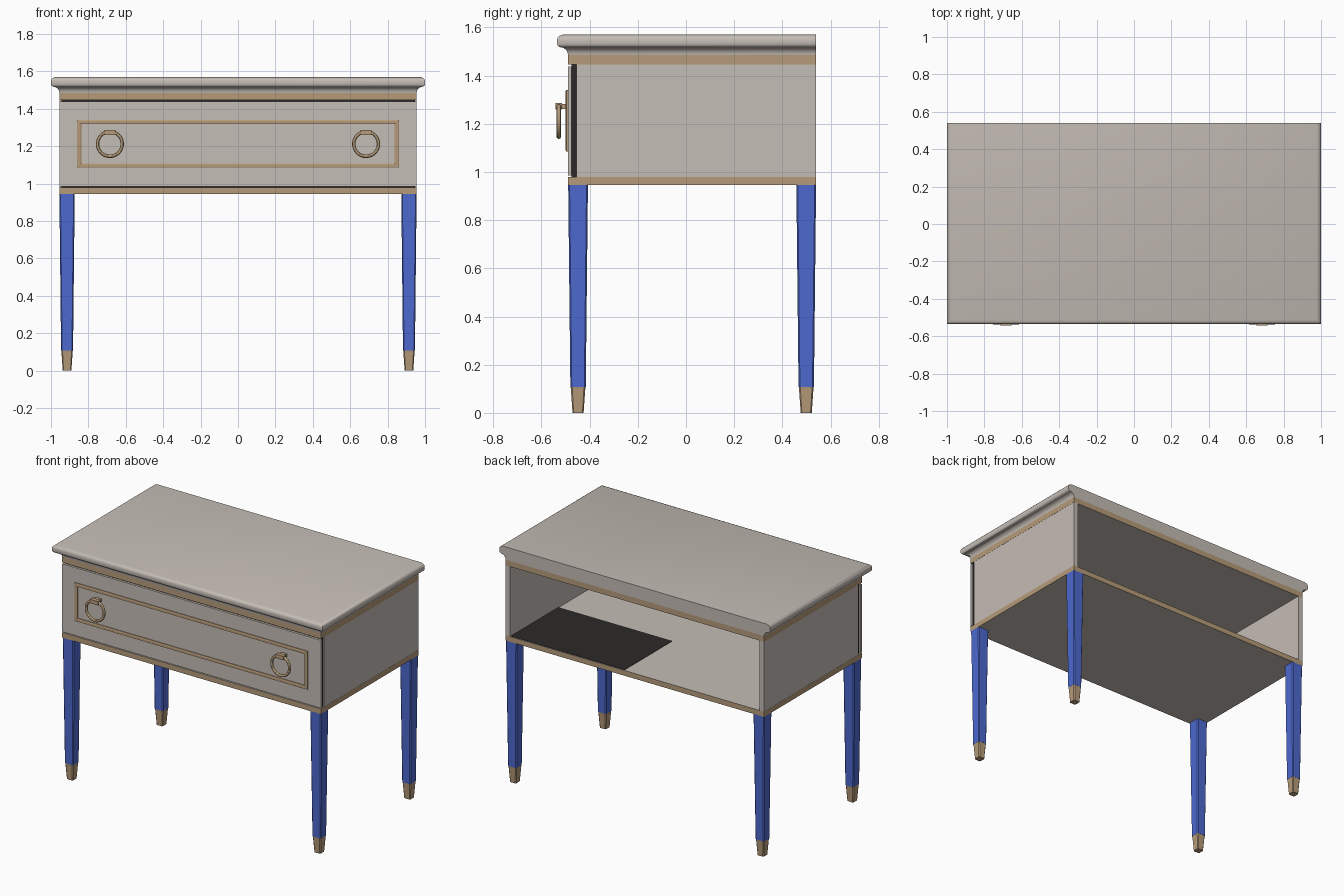
import bpy, bmesh, math

if "Cube" in bpy.data.objects:
    bpy.data.objects.remove(bpy.data.objects["Cube"])

def mat(name, r, g, b):
    m = bpy.data.materials.new(name)
    m.diffuse_color = (r, g, b, 1)
    m.use_nodes = True
    m.node_tree.nodes["Principled BSDF"].inputs["Base Color"].default_value = m.diffuse_color
    return m

GREY = mat("warm_grey_paint", 0.56, 0.51, 0.465)
GOLD = mat("brushed_gold", 0.47, 0.33, 0.195)
BLUE = mat("blue_paint", 0.075, 0.14, 0.63)
DARK = mat("dark_recess", 0.025, 0.023, 0.022)

XW, YF, YB = 0.955, -0.49, 0.54      # carcass half width, front, back

def finish(name, bm, mats):
    bmesh.ops.recalc_face_normals(bm, faces=bm.faces)
    me = bpy.data.meshes.new(name)
    bm.to_mesh(me)
    bm.free()
    ob = bpy.data.objects.new(name, me)
    bpy.context.collection.objects.link(ob)
    for m in mats:
        me.materials.append(m)
    return ob

def loft(name, rings, mats):
    """Skin a stack of closed rings and cap both ends."""
    bm = bmesh.new()
    rows = [[bm.verts.new(p) for p in ring] for ring in rings]
    n = len(rows[0])
    for a, b in zip(rows, rows[1:]):
        for i in range(n):
            j = (i + 1) % n
            bm.faces.new((a[i], a[j], b[j], b[i]))
    bm.faces.new(rows[0])
    bm.faces.new(rows[-1])
    return finish(name, bm, mats)

def rect(x0, x1, y0, y1, z):
    return [(x0, y0, z), (x1, y0, z), (x1, y1, z), (x0, y1, z)]

def box(name, x0, x1, y0, y1, z0, z1, *mats):
    return loft(name, [rect(x0, x1, y0, y1, z0), rect(x0, x1, y0, y1, z1)], mats)

def smooth(ob, deg=30):
    bpy.ops.object.select_all(action='DESELECT')
    ob.select_set(True)
    bpy.context.view_layer.objects.active = ob
    bpy.ops.object.shade_smooth_by_angle(angle=math.radians(deg))

# Moulded top: profile of (overhang, height), flush at the back
profile = [(0, 1.485)]
for k in range(1, 7):                # concave cove
    a = math.radians(15 * k)
    profile.append((0.03 * (1 - math.cos(a)), 1.485 + 0.032 * math.sin(a)))
profile += [(0.036, 1.519), (0.042, 1.524), (0.045, 1.532), (0.045, 1.55),
            (0.042, 1.558), (0.035, 1.565), (0.022, 1.57)]
top = loft("moulded_top", [rect(-XW - o, XW + o, YF - o, YB, z) for o, z in profile], [GREY])
smooth(top)

# Upper band and floor: gold edges, grey broad faces
for name, z0, z1 in (("upper_band", 1.447, 1.485), ("floor_panel", 0.945, 0.98)):
    ob = box(name, -XW, XW, YF, YB, z0, z1, GOLD, GREY)
    for p in ob.data.polygons:
        p.material_index = int(abs(p.normal.z) > 0.5)

# Side panels
for s, name in ((-1, "left_panel"), (1, "right_panel")):
    x0, x1 = sorted((s * 0.92, s * 0.954))
    box(name, x0, x1, -0.455, YB, 0.98, 1.447, GREY)

# Drawer front with dark shadow gap behind, and the dark part of the inner floor
box("drawer_front", -XW, XW, YF, -0.475, 0.985, 1.438, GREY)
box("drawer_gap", -0.945, 0.945, -0.475, -0.455, 0.98, 1.447, DARK)
box("inner_floor_patch", 0.08, 0.92, 0.03, 0.535, 0.98, 0.982, DARK)

# Gold frame moulding on the drawer: stepped cross-section swept round a rectangle
bm = bmesh.new()
rows = []
for inset, y in ((0, -0.489), (0, -0.497), (0.005, -0.5), (0.017, -0.5), (0.022, -0.497), (0.022, -0.489)):
    x, z0, z1 = 0.86 - inset, 1.085 + inset, 1.34 - inset
    rows.append([bm.verts.new(p) for p in ((-x, y, z0), (x, y, z0), (x, y, z1), (-x, y, z1))])
for a, b in zip(rows, rows[1:] + rows[:1]):
    for i in range(4):
        j = (i + 1) % 4
        bm.faces.new((a[i], a[j], b[j], b[i]))
finish("drawer_frame", bm, [GOLD])

# Ring pulls
for s, name in ((-1, "left"), (1, "right")):
    x = s * 0.685
    bpy.ops.mesh.primitive_torus_add(major_segments=40, minor_segments=12, major_radius=0.066,
                                     minor_radius=0.009, location=(x, -0.528, 1.212),
                                     rotation=(math.pi / 2, 0, 0))
    ring = bpy.context.object
    ring.name = name + "_pull_ring"
    ring.data.materials.append(GOLD)
    smooth(ring)
    box(name + "_pull_stem", x - 0.02, x + 0.02, -0.52, -0.489, 1.262, 1.282, GOLD)
    box(name + "_pull_head", x - 0.03, x + 0.03, -0.542, -0.515, 1.26, 1.286, GOLD)

# Tapered legs with gold feet
def chamfered(cx, cy, h, c, z):
    pts = [(h, -h + c), (h, h - c), (h - c, h), (-h + c, h),
           (-h, h - c), (-h, -h + c), (-h + c, -h), (h - c, -h)]
    return [(cx + x, cy + y, z) for x, y in pts]

for sx, side in ((-1, "left"), (1, "right")):
    for cy, end in ((-0.448, "front"), (0.499, "back")):
        cx = sx * 0.914
        loft(f"{end}_{side}_leg", [chamfered(cx, cy, 0.032, 0.006, 0.108),
                                   chamfered(cx, cy, 0.041, 0.006, 0.945)], [BLUE])
        loft(f"{end}_{side}_foot", [chamfered(cx, cy, 0.023, 0.005, 0),
                                    chamfered(cx, cy, 0.03, 0.006, 0.1),
                                    chamfered(cx, cy, 0.031, 0.006, 0.108)], [GOLD])
